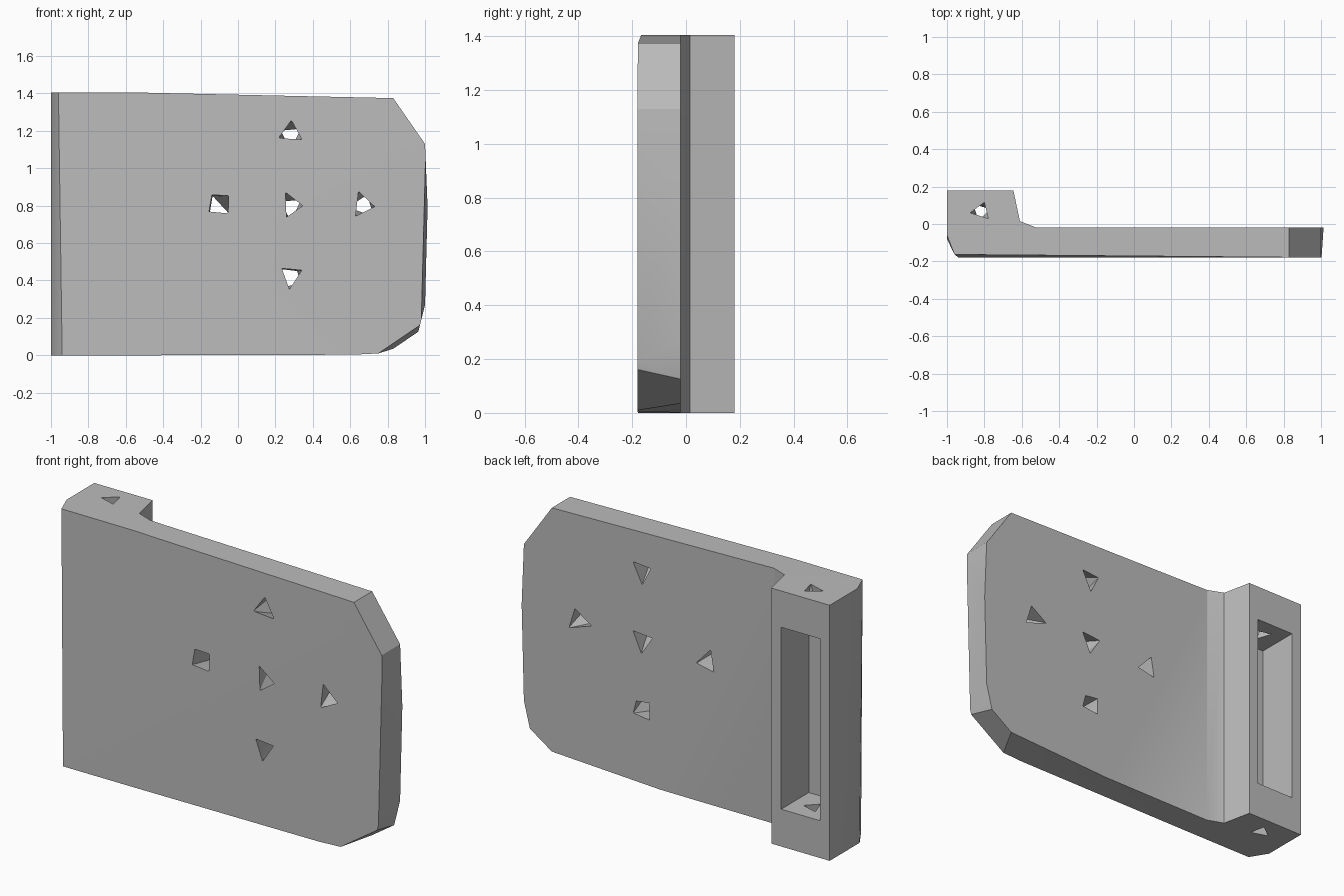
import bpy, bmesh, math

if "Cube" in bpy.data.objects:
    bpy.data.objects.remove(bpy.data.objects["Cube"])

grey = bpy.data.materials.new("plain grey")
grey.use_nodes = True
colour = (0.5, 0.5, 0.5, 1)
grey.diffuse_color = colour
grey.node_tree.nodes["Principled BSDF"].inputs["Base Color"].default_value = colour


def finish(bm, name):
    """Turn the faces outwards and make the object."""
    bm.normal_update()
    bmesh.ops.recalc_face_normals(bm, faces=bm.faces[:])
    if bm.calc_volume(signed=True) < 0:
        bmesh.ops.reverse_faces(bm, faces=bm.faces[:])
    mesh = bpy.data.meshes.new(name)
    bm.to_mesh(mesh)
    bm.free()
    mesh.materials.append(grey)
    obj = bpy.data.objects.new(name, mesh)
    bpy.context.scene.collection.objects.link(obj)
    return obj


def loft(name, start, end):
    """Solid between two matching rings of points."""
    bm = bmesh.new()
    a = [bm.verts.new(p) for p in start]
    b = [bm.verts.new(p) for p in end]
    bm.faces.new(a)
    bm.faces.new(b[::-1])
    n = len(a)
    for i in range(n):
        j = (i + 1) % n
        bm.faces.new((a[j], a[i], b[i], b[j]))
    bm.normal_update()
    bmesh.ops.triangulate(bm, faces=bm.faces[:])
    return finish(bm, name)


def hull(name, points):
    """Convex solid around the points, used for the faceted holes."""
    bm = bmesh.new()
    for p in points:
        bm.verts.new(p)
    bmesh.ops.convex_hull(bm, input=bm.verts[:])
    return finish(bm, name)


def cut(target, tool, operation="DIFFERENCE"):
    mod = target.modifiers.new("cut", "BOOLEAN")
    mod.operation = operation
    mod.solver = "EXACT"
    mod.object = tool
    bpy.context.view_layer.update()
    bpy.context.view_layer.objects.active = target
    bpy.ops.object.modifier_apply(modifier=mod.name)
    bpy.data.objects.remove(tool)


# Footprint: thin plate with a thick edge block and a sloped inner corner
back = [(1.1, -.02), (-.52, -.02), (-.61, .015), (-.645, .18), (-1, .18)]
low = [(-1, -.08), (-.94, -.178), (1.1, -.18)]
high = [(-1, -.06), (-.96, -.163), (1.1, -.18)]
plate = loft("bracket_plate",
             [(x, y, 0) for x, y in back + low],
             [(x, y, 1.405) for x, y in back + high])

# Outline with clipped corners, slightly different at front and back
shared = [(1, 1.13), (.83, 1.375), (-.45, 1.403), (-1.1, 1.42), (-1.1, -.02), (-.5, 0)]
front = shared + [(.75, .01), (.98, .19)]
rear = shared + [(.83, .035), (1, .27)]


def outline_at(y):
    t = (y + .18) / .16
    return [(f[0] + (r[0] - f[0]) * t, y, f[1] + (r[1] - f[1]) * t)
            for f, r in zip(front, rear)]


cut(plate, loft("outline_cutter", outline_at(-.22), outline_at(.22)), "INTERSECT")

# Deep slot in the back of the block
slot = [(-.94, .205), (-.705, .205), (-.705, 1.205), (-.94, 1.205)]
cut(plate, loft("slot_cutter", [(x, -.06, z) for x, z in slot],
                [(x, .3, z) for x, z in slot]))

# Five faceted holes through the plate: front corners, then back corners
holes = [
    ([(.255, .87), (.345, .8), (.26, .74)], [(.335, .83), (.22, .82), (.285, .72)]),
    ([(.285, 1.255), (.34, 1.155), (.22, 1.165)], [(.335, 1.21), (.23, 1.2), (.28, 1.1)]),
    ([(.645, .875), (.73, .795), (.63, .745)], [(.69, .857), (.59, .79), (.725, .745)]),
    ([(-.14, .857), (-.05, .855), (-.053, .76), (-.155, .77)],
     [(-.136, .85), (-.155, .735), (-.05, .757)]),
    ([(.235, .465), (.34, .455), (.275, .355)],
     [(.316, .45), (.236, .46), (.236, .367), (.334, .38)]),
]
for near, far in holes:
    cut(plate, hull("hole_cutter", [(x, -.184, z) for x, z in near]
                    + [(x, -.016, z) for x, z in far]))

# Vertical pin holes through the top and bottom of the block
outer = [(-.875, .06), (-.8, .115), (-.78, .03)]
inner = [(-.77, .08), (-.86, .105), (-.83, .02)]
for z_out, z_in in ((1.409, 1.2), (-.004, .21)):
    cut(plate, hull("pin_cutter", [(x, y, z_out) for x, y in outer]
                    + [(x, y, z_in) for x, y in inner]))

# Soft shading over the shallow bends only
bpy.ops.object.select_all(action="DESELECT")
plate.select_set(True)
bpy.context.view_layer.objects.active = plate
bpy.ops.object.shade_smooth_by_angle(angle=math.radians(30))
